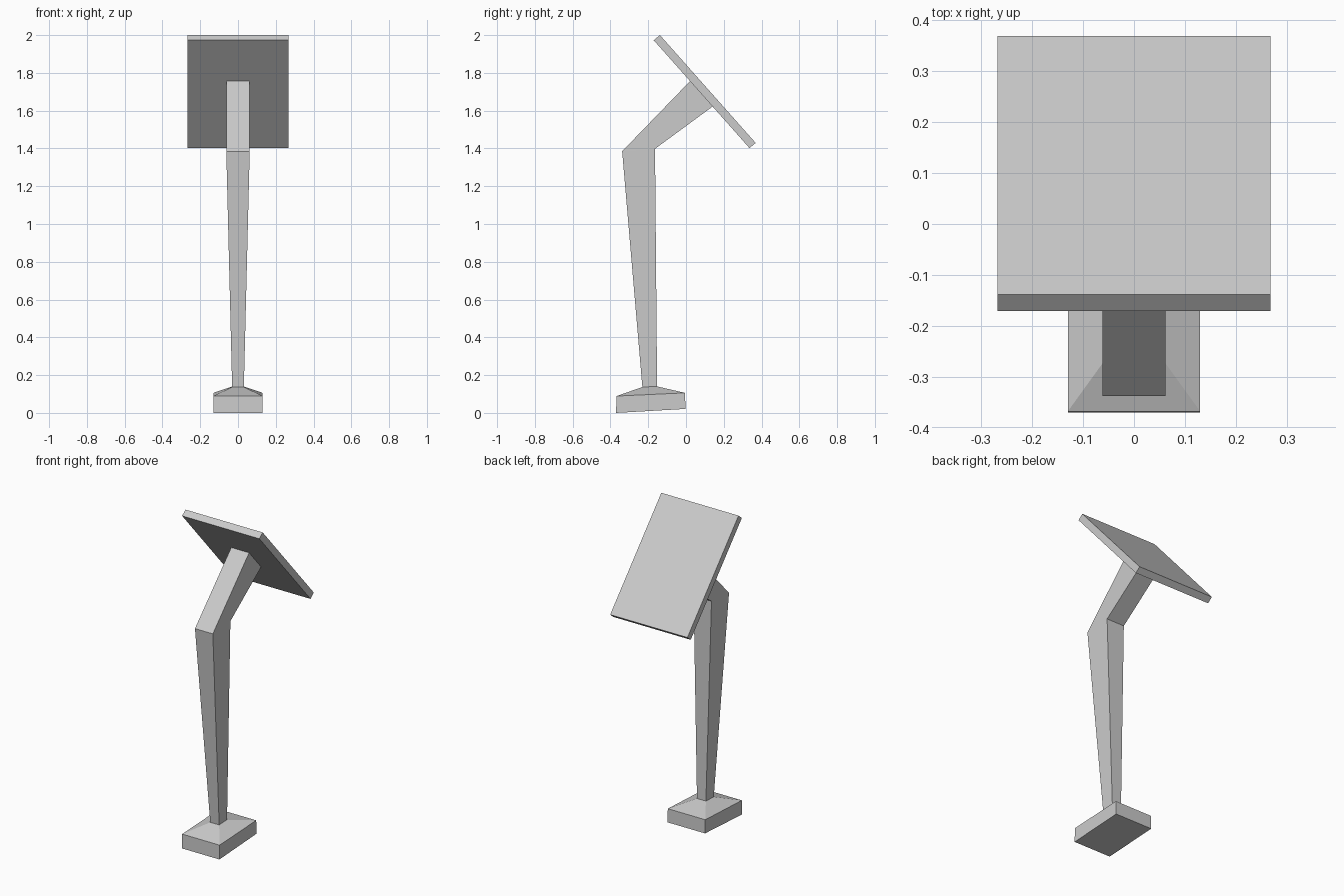
import bpy, bmesh

if "Cube" in bpy.data.objects:
    bpy.data.objects.remove(bpy.data.objects["Cube"])


def loft(name, sections, cap_start=True, cap_end=True):
    """Skin rectangular sections, each (half width, front (y, z), back (y, z))."""
    bm = bmesh.new()
    rings = []
    for w, (fy, fz), (by, bz) in sections:
        corners = [(-w, fy, fz), (w, fy, fz), (w, by, bz), (-w, by, bz)]
        rings.append([bm.verts.new(c) for c in corners])
    for a, b in zip(rings, rings[1:]):
        for i in range(4):
            j = (i + 1) % 4
            bm.faces.new((a[i], a[j], b[j], b[i]))
    if cap_start:
        bm.faces.new(rings[0][::-1])
    top = bm.faces.new(rings[-1]) if cap_end else None
    # Shallow raised border on the panel face
    if name == "panel":
        bmesh.ops.inset_region(bm, faces=[top], thickness=0.02, depth=0.002)
    bmesh.ops.recalc_face_normals(bm, faces=bm.faces)
    mesh = bpy.data.meshes.new(name)
    bm.to_mesh(mesh)
    bm.free()
    obj = bpy.data.objects.new(name, mesh)
    bpy.context.collection.objects.link(obj)
    return obj


# Foot block, slightly tilted, sloping up to the post
post_foot = (0.031, (-0.231, 0.137), (-0.153, 0.14))
loft("base", [
    (0.13, (-0.37, 0.0), (-0.003, 0.021)),
    (0.13, (-0.368, 0.089), (-0.005, 0.106)),
    post_foot,
], cap_end=False)

# Tapered post with bent neck reaching the panel underside
loft("post", [
    post_foot,
    (0.062, (-0.338, 1.385), (-0.164, 1.398)),
    (0.062, (0.022, 1.757), (0.141, 1.622)),
], cap_start=False, cap_end=False)

# Tilted flat panel
loft("panel", [
    (0.268, (-0.171, 1.973), (0.336, 1.402)),
    (0.268, (-0.138, 2.0), (0.369, 1.429)),
])
